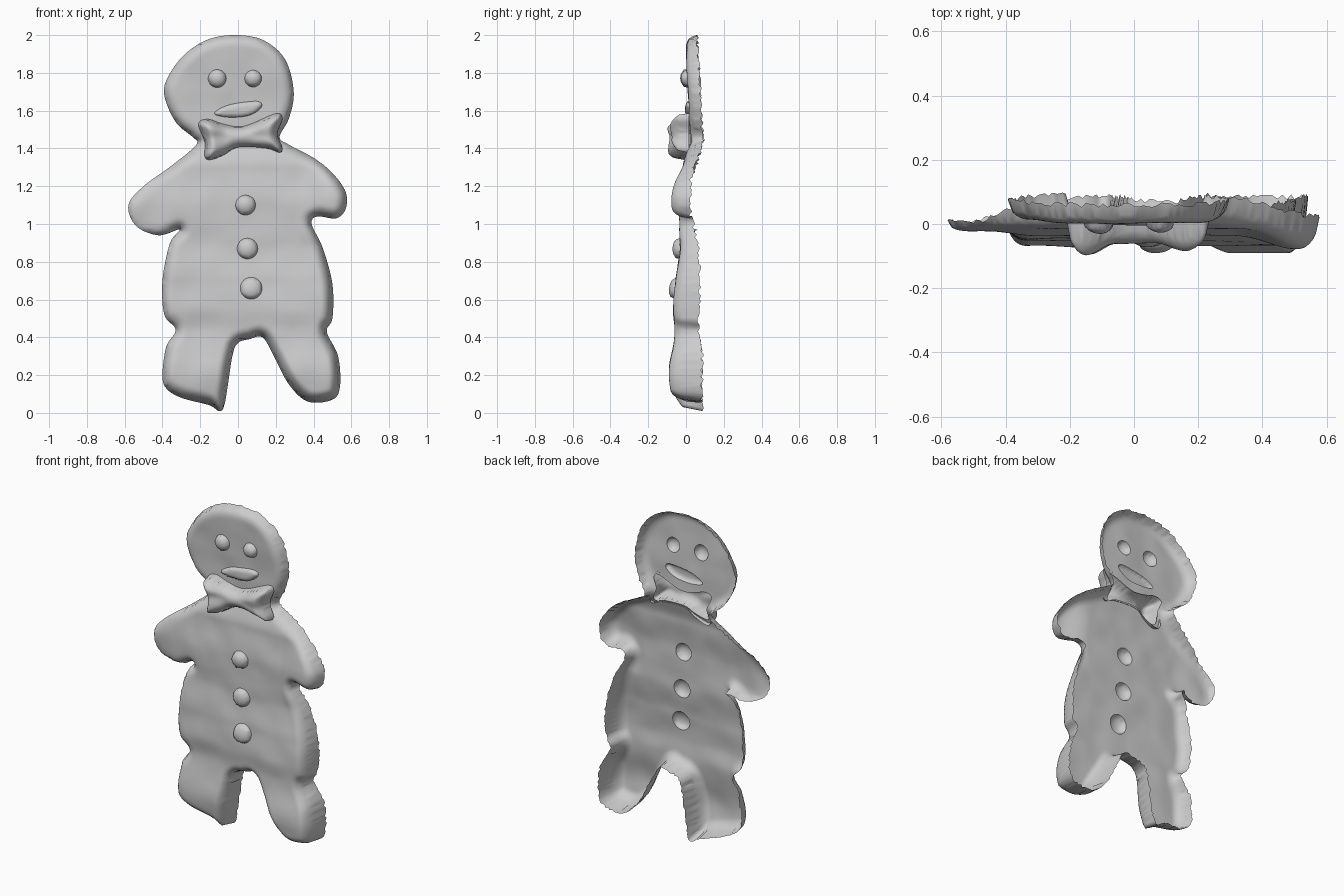
import bpy, bmesh, math, random
from mathutils import Vector, geometry, kdtree, noise

random.seed(4)
cube = bpy.data.objects.get("Cube")
if cube:
    bpy.data.objects.remove(cube)

clay = bpy.data.materials.new("pale_grey_dough")
clay.use_nodes = True
GREY = (0.6, 0.6, 0.6, 1)
clay.diffuse_color = GREY
clay.node_tree.nodes["Principled BSDF"].inputs["Base Color"].default_value = GREY


def ramp(table, v):
    """Smooth interpolation through (position, value) pairs."""
    for (a, ya), (b, yb) in zip(table, table[1:]):
        if v <= b:
            t = max(0, min(1, (v - a) / (b - a)))
            return ya + (yb - ya) * t * t * (3 - 2 * t)
    return table[-1][1]


def closed_curve(points, step):
    """Catmull-Rom loop through the points, sampled about every step."""
    out, n = [], len(points)
    for i in range(n):
        a, b, c, d = (Vector(points[(i + k) % n]) for k in (-1, 0, 1, 2))
        count = max(1, round((c - b).length / step))
        for j in range(count):
            t = j / count
            out.append(0.5 * (2 * b + (c - a) * t + (2 * a - 5 * b + 4 * c - d) * t ** 2
                              + (3 * b - a - 3 * c + d) * t ** 3))
    return out


def circle(x, z, r, step=0.012):
    n = max(8, round(math.tau * r / step))
    return [Vector((x + r * math.cos(math.tau * i / n), z + r * math.sin(math.tau * i / n)))
            for i in range(n)]


def inside(p, loop):
    hit = False
    for a, b in zip(loop, loop[1:] + loop[:1]):
        if (a.y > p.y) != (b.y > p.y) and p.x < a.x + (b.x - a.x) * (p.y - a.y) / (b.y - a.y):
            hit = not hit
    return hit


def tree_of(points):
    tree = kdtree.KDTree(len(points))
    for i, p in enumerate(points):
        tree.insert((p.x, p.y, 0), i)
    tree.balance()
    return tree


def shell(name, loop, front, rim, radius, step=0.014, holes=(), ragged=0.0):
    """Open-backed pressed shell: flat front rounding back to a rim."""
    verts, edges = [], []
    for ring in (loop, *holes):
        s, n = len(verts), len(ring)
        verts += ring
        edges += [(s + i, s + (i + 1) % n) for i in range(n)]
    near, edge = tree_of(verts), tree_of(loop)
    xs, zs = [p.x for p in loop], [p.y for p in loop]
    for i in range(int((max(xs) - min(xs)) / step) + 1):
        for j in range(int((max(zs) - min(zs)) / step) + 1):
            p = Vector((min(xs) + (i + 0.5 * (j % 2)) * step, min(zs) + (j + 0.5) * step))
            if near.find((p.x, p.y, 0))[2] > step * 0.6:
                verts.append(p)
    flat, _, tris, *_ = geometry.delaunay_2d_cdt(verts, edges, [], 1, 1e-5)
    bm = bmesh.new()
    made = []
    for p in flat:
        d = edge.find((p.x, p.y, 0))[2]
        t = 1 - min(1, d / radius)
        f, r = front(p.x, p.y), rim(p.x, p.y)
        y = f + (r - f) * (1 - math.sqrt(1 - t * t))
        if d < 1e-4:
            y += random.uniform(-ragged, ragged)
        made.append(bm.verts.new((p.x, y, p.y)))
    for tri in tris:
        mid = sum((flat[i] for i in tri), Vector((0, 0))) / 3
        if not any(inside(mid, h) for h in holes):
            bm.faces.new([made[i] for i in tri])
    bmesh.ops.delete(bm, geom=[v for v in bm.verts if not v.link_faces], context='VERTS')
    bmesh.ops.recalc_face_normals(bm, faces=bm.faces)
    if sum(f.normal.y * f.calc_area() for f in bm.faces) > 0:
        bmesh.ops.reverse_faces(bm, faces=bm.faces)
    for f in bm.faces:
        f.smooth = True
    mesh = bpy.data.meshes.new(name)
    bm.to_mesh(mesh)
    bm.free()
    mesh.materials.append(clay)
    bpy.context.collection.objects.link(bpy.data.objects.new(name, mesh))


# Depth of the front surface and of the back rim
FRONT = [(0, -.055), (.2, -.08), (.44, -.05), (.55, -.06), (.7, -.05), (.9, -.03), (1.1, -.035),
         (1.3, -.015), (1.45, .02), (1.6, .015), (2, 0)]
RIM = [(0, .085), (.3, .085), (.45, .065), (.7, .075), (1.0, .06), (1.3, .06),
       (1.45, .09), (1.7, .075), (2, .06)]


def arm(x, z):
    return ramp([(.3, 0), (.5, 1)], abs(x)) * ramp([(.88, 0), (1, 1), (1.2, 1), (1.4, 0)], z)


def body_front(x, z):
    bend = -0.04 if x > 0 else 0.015
    lean = ramp([(-.35, .012), (.35, -.01)], x) * ramp([(.4, 1), (.9, 0)], z)
    return ramp(FRONT, z) + bend * arm(x, z) + lean + 0.006 * noise.noise((x * 7, z * 7, 0))


def body_rim(x, z):
    # The right flank and leg have a shallower edge
    shallow = ramp([(-.38, .055), (-.14, 0)], x) * ramp([(.85, 1), (1.0, 0)], z)
    return ramp(RIM, z) - (0.035 if x > 0 else 0.052) * arm(x, z) - shallow


# Outlines as (x, z)
BODY = [(0, 2), (.14, 1.97), (.25, 1.87), (.295, 1.7), (.27, 1.56), (.22, 1.46), (.27, 1.42),
        (.4, 1.35), (.5, 1.27), (.57, 1.17), (.57, 1.08), (.52, 1.03), (.42, 1.04), (.39, 1.0),
        (.45, .87), (.5, .68), (.5, .5), (.47, .43), (.53, .3), (.54, .14), (.5, .07), (.37, .06),
        (.27, .15), (.19, .3), (.13, .4), (.06, .39), (0, .37), (-.03, .3), (-.07, .05),
        (-.1, .01), (-.15, .04), (-.3, .08), (-.38, .13), (-.4, .2), (-.38, .35), (-.33, .44),
        (-.39, .52), (-.4, .7), (-.36, .9), (-.31, .97), (-.42, .94), (-.54, .99), (-.58, 1.1),
        (-.5, 1.2), (-.35, 1.31), (-.22, 1.42), (-.24, 1.46), (-.33, 1.54), (-.39, 1.68),
        (-.37, 1.78), (-.28, 1.9), (-.15, 1.98)]
BOW = [(-.21, 1.53), (-.16, 1.555), (-.08, 1.53), (0, 1.515), (.07, 1.53), (.2, 1.585),
       (.235, 1.56), (.21, 1.48), (.235, 1.4), (.22, 1.375), (.15, 1.4), (0, 1.405),
       (-.07, 1.365), (-.15, 1.335), (-.18, 1.36), (-.175, 1.43)]
MOUTH = [(-.125, 1.585), (-.05, 1.63), (.1, 1.65), (.125, 1.62), (.06, 1.575), (-.05, 1.565)]

bow = closed_curve(BOW, .012)
bow_hole = [Vector((p.x * .88, 1.46 + (p.y - 1.46) * .8)) for p in bow]
mouth = closed_curve(MOUTH, .012)
domes = {"right_eye": (-.11, 1.77, .048), "left_eye": (.08, 1.77, .045),
         "top_button": (.04, 1.1, .053), "middle_button": (.05, .87, .055),
         "bottom_button": (.07, .66, .058)}

# Body with openings behind the pressed-on parts
shell("gingerbread_body", closed_curve(BODY, .014), body_front, body_rim, .062,
      holes=[bow_hole, mouth] + [circle(*c) for c in domes.values()], ragged=.008)

# Eyes and buttons
for name, (x, z, r) in domes.items():
    shell(name, circle(x, z, r), lambda u, v: body_front(u, v) - .038, body_front, r, .009)

# Mouth
shell("mouth", mouth, lambda u, v: body_front(u, v) - .02, body_front, .03, .008)


# Bow tie, puffed at both wings and pinched in the middle
def bow_front(x, z):
    fold = .01 * math.exp(-((z - 1.46) / .03) ** 2) * ramp([(.04, 0), (.12, 1)], abs(x))
    return ramp([(-.24, -.08), (-.15, -.1), (-.05, -.062), (.05, -.06), (.16, -.085),
                 (.24, -.07)], x) + fold


shell("bow_tie", bow, bow_front, lambda x, z: .015, .055, .01)
